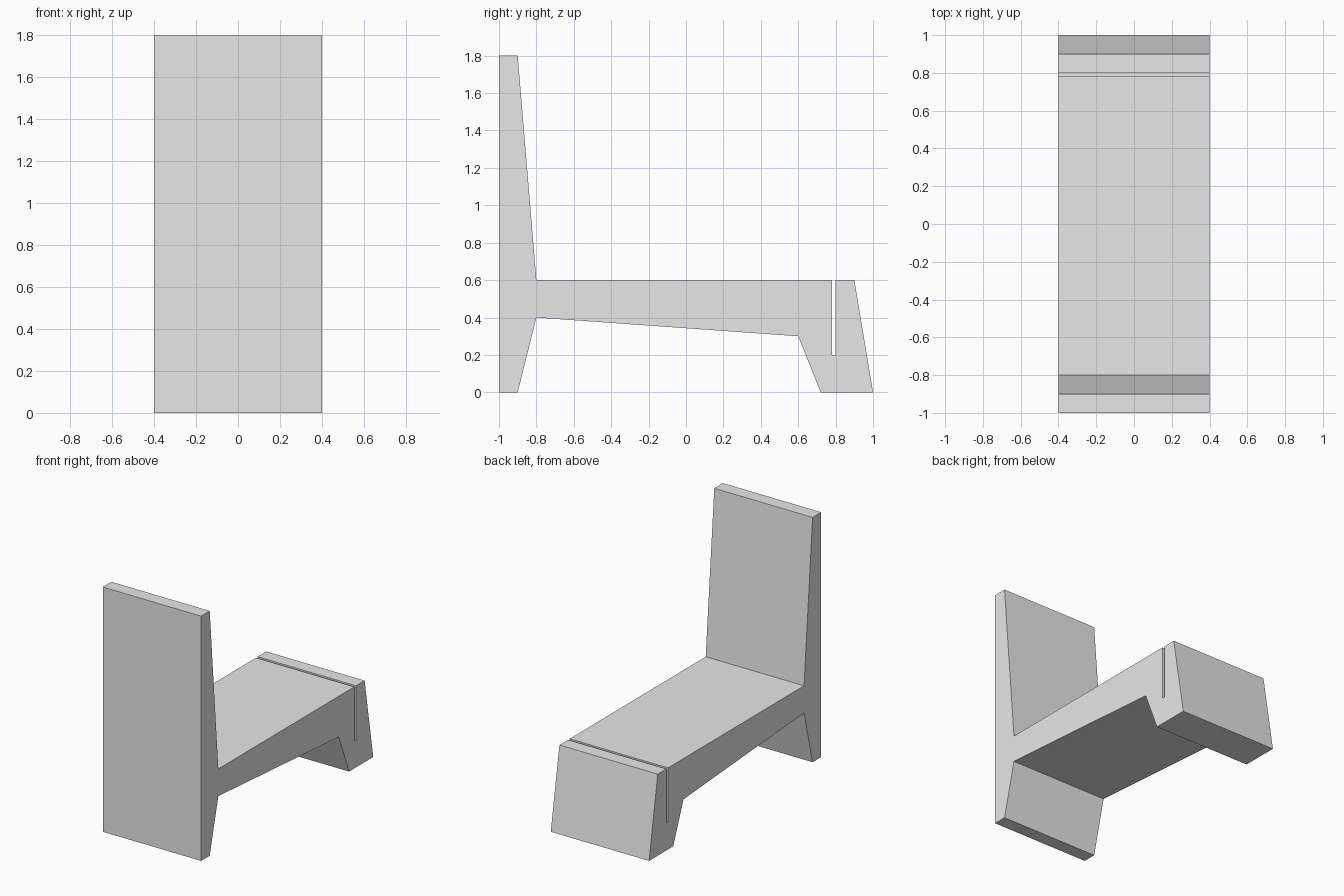
import bpy
import bmesh

cube = bpy.data.objects.get("Cube")
if cube:
    bpy.data.objects.remove(cube, do_unlink=True)

HALF_WIDTH = 0.4

# Plain light grey for the whole piece
grey = bpy.data.materials.new("light_grey")
grey.use_nodes = True
colour = (0.8, 0.8, 0.8, 1.0)
grey.diffuse_color = colour
grey.node_tree.nodes["Principled BSDF"].inputs["Base Color"].default_value = colour


def extrude_profile(name, profile):
    """Sweep a (y, z) outline across the full width."""
    bm = bmesh.new()
    side = bm.faces.new([bm.verts.new((-HALF_WIDTH, y, z)) for y, z in profile])
    swept = bmesh.ops.extrude_face_region(bm, geom=[side], use_keep_orig=True)
    moved = [v for v in swept["geom"] if isinstance(v, bmesh.types.BMVert)]
    bmesh.ops.translate(bm, verts=moved, vec=(2 * HALF_WIDTH, 0, 0))
    bmesh.ops.recalc_face_normals(bm, faces=bm.faces)
    mesh = bpy.data.meshes.new(name)
    bm.to_mesh(mesh)
    bm.free()
    mesh.materials.append(grey)
    obj = bpy.data.objects.new(name, mesh)
    bpy.context.collection.objects.link(obj)
    return obj


# Tall tapered panel with its foot
panel = [(-0.8, 0.4), (-0.9, 0), (-1, 0), (-1, 1.8), (-0.9, 1.8), (-0.8, 0.6)]
# Narrow slot cut down from the seat top
slot = [(0.78, 0.6), (0.78, 0.2), (0.8, 0.2), (0.8, 0.6)]
# Splayed end leg, then the sloping underside back to the panel
end_leg = [(0.9, 0.6), (1, 0), (0.72, 0), (0.6, 0.3)]

extrude_profile("bench_body", panel + slot + end_leg)
